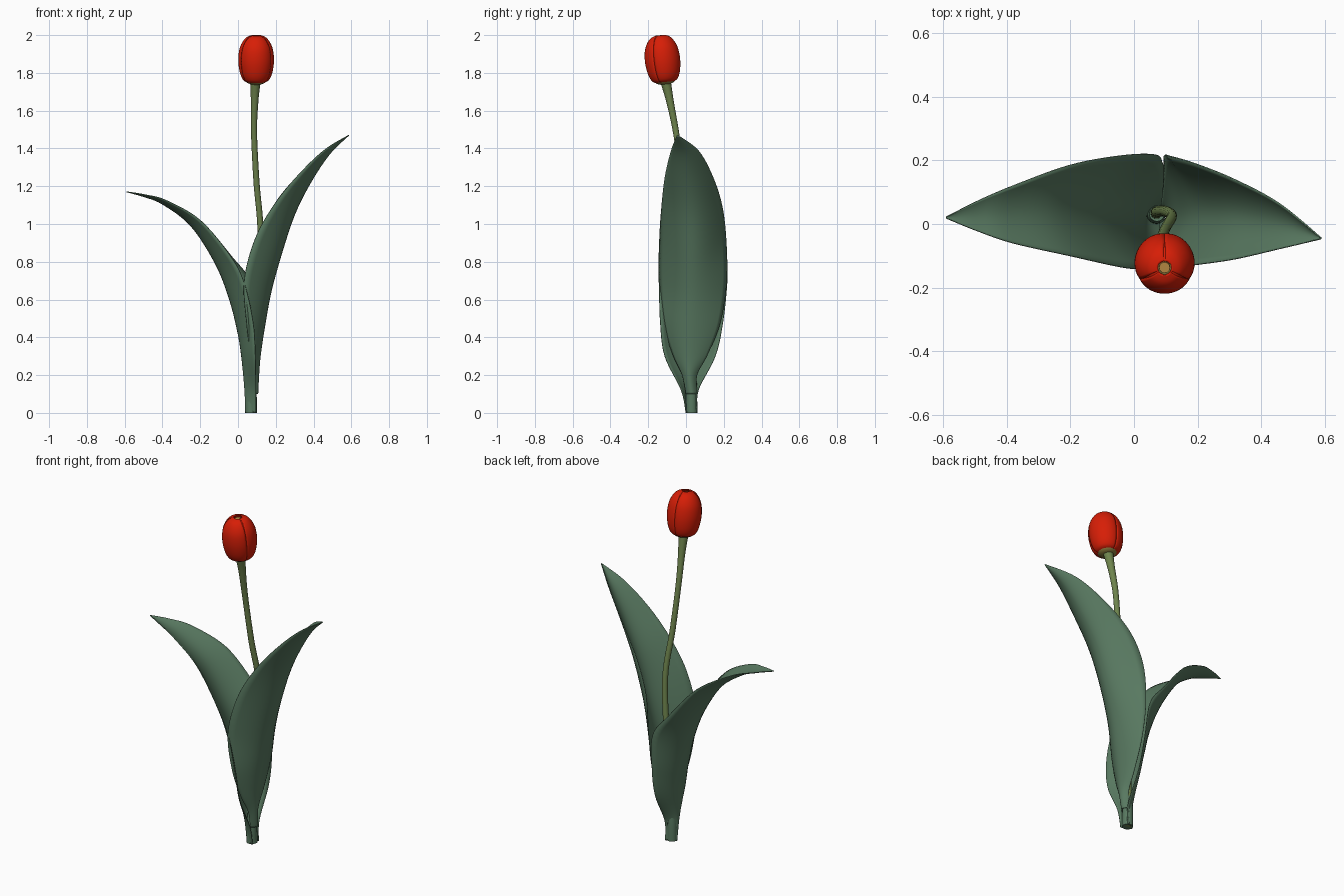
import bpy, math
from mathutils import Vector, Matrix

if "Cube" in bpy.data.objects:
    bpy.data.objects.remove(bpy.data.objects["Cube"])


def material(name, rgb):
    m = bpy.data.materials.new(name)
    m.diffuse_color = (*rgb, 1)
    m.use_nodes = True
    m.node_tree.nodes["Principled BSDF"].inputs["Base Color"].default_value = m.diffuse_color
    return m


LEAF = material("leaf green", (0.098, 0.190, 0.118))
STEM = material("stem green", (0.158, 0.232, 0.075))
RED = material("petal red", (0.68, 0.013, 0.002))
YELLOW = material("pistil yellow", (0.50, 0.26, 0.06))
OLIVE = material("receptacle olive", (0.27, 0.21, 0.05))


def smooth_rows(rows, steps):
    """Catmull-Rom interpolation through rows of numbers."""
    p = [rows[0]] + list(rows) + [rows[-1]]
    out = []
    for i in range(1, len(p) - 2):
        for s in range(steps):
            t = s / steps
            out.append([0.5 * (2 * b + (c - a) * t + (2 * a - 5 * b + 4 * c - d) * t * t
                               + (3 * b - a - 3 * c + d) * t ** 3)
                        for a, b, c, d in zip(*p[i - 1:i + 3])])
    return out + [list(rows[-1])]


def loft(name, rows, mat, closed=False, thickness=0.0):
    """Skin a list of point rows; closed rows make a capped tube."""
    n = len(rows[0])
    verts = [v for r in rows for v in r]
    faces = []
    for i in range(len(rows) - 1):
        for j in range(n if closed else n - 1):
            k = (j + 1) % n
            faces.append((i * n + j, i * n + k, (i + 1) * n + k, (i + 1) * n + j))
    if closed:
        faces.append(tuple(reversed(range(n))))
        faces.append(tuple(range(len(verts) - n, len(verts))))
    me = bpy.data.meshes.new(name)
    me.from_pydata(verts, [], faces)
    me.materials.append(mat)
    ob = bpy.data.objects.new(name, me)
    bpy.context.collection.objects.link(ob)
    if thickness:
        mod = ob.modifiers.new("thickness", 'SOLIDIFY')
        mod.thickness = thickness
        mod.offset = 0
    bpy.ops.object.select_all(action='DESELECT')
    ob.select_set(True)
    bpy.context.view_layer.objects.active = ob
    bpy.ops.object.shade_smooth_by_angle(angle=math.radians(50))
    return ob


def tube(name, path, mat, sides=16, steps=8):
    """Tube along rows of (x, y, z, radius)."""
    pts = smooth_rows(path, steps)
    rows = []
    for i, p in enumerate(pts):
        a, b = pts[max(i - 1, 0)], pts[min(i + 1, len(pts) - 1)]
        d = (Vector(b[:3]) - Vector(a[:3])).normalized()
        u = Vector((0, 1, 0)).cross(d).normalized()
        v = d.cross(u)
        rows.append([Vector(p[:3]) + p[3] * (u * math.cos(q) + v * math.sin(q))
                     for q in (2 * math.pi * j / sides for j in range(sides))])
    return loft(name, rows, mat, closed=True)


def leaf(name, stations):
    """Cupped blade; station = midrib x, z, front margin x, back margin x, margin z, y low, y high."""
    rows = []
    for mx, mz, fx, bx, ez, lo, hi in smooth_rows(stations, 6):
        row = []
        for j in range(17):
            t = j / 8 - 1
            w = abs(t) ** 1.9
            row.append((mx + ((fx if t < 0 else bx) - mx) * w,
                        (lo + hi) / 2 + t * (hi - lo) / 2, mz + (ez - mz) * w))
        rows.append(row)
    return loft(name, rows, LEAF, thickness=0.004)


# Leaves: the left one wraps the foot, the right one starts a little higher
leaf("left_leaf", [
    (0.040, 0.00, 0.095, 0.095, 0.00, 0.000, 0.060),
    (0.036, 0.12, 0.095, 0.095, 0.12, -0.025, 0.065),
    (0.020, 0.29, 0.092, 0.095, 0.30, -0.112, 0.155),
    (0.000, 0.42, 0.080, 0.088, 0.48, -0.136, 0.195),
    (-0.045, 0.60, 0.032, 0.068, 0.69, -0.141, 0.217),
    (-0.120, 0.79, -0.040, -0.035, 0.83, -0.135, 0.215),
    (-0.250, 0.99, -0.200, -0.200, 1.02, -0.100, 0.185),
    (-0.400, 1.105, -0.380, -0.380, 1.125, -0.060, 0.120),
    (-0.500, 1.145, -0.492, -0.492, 1.155, -0.022, 0.072),
    (-0.590, 1.17, -0.590, -0.590, 1.171, 0.018, 0.022)])
leaf("right_leaf", [
    (0.105, 0.10, 0.080, 0.080, 0.10, 0.000, 0.060),
    (0.110, 0.20, 0.080, 0.085, 0.20, -0.020, 0.058),
    (0.118, 0.30, 0.065, 0.092, 0.31, -0.070, 0.115),
    (0.140, 0.45, 0.045, 0.095, 0.48, -0.122, 0.182),
    (0.175, 0.64, 0.033, 0.095, 0.70, -0.143, 0.215),
    (0.230, 0.84, 0.090, 0.115, 0.92, -0.140, 0.212),
    (0.300, 1.05, 0.190, 0.190, 1.10, -0.128, 0.190),
    (0.385, 1.22, 0.315, 0.315, 1.255, -0.110, 0.140),
    (0.485, 1.37, 0.455, 0.455, 1.39, -0.078, 0.065),
    (0.587, 1.47, 0.587, 0.587, 1.471, -0.047, -0.043)])

# Sheath closing round the foot of the stem
tube("leaf_sheath", [(0.070, 0.030, 0.0, 0.030), (0.070, 0.030, 0.10, 0.029),
                     (0.072, 0.032, 0.18, 0.024)], LEAF)

# Stem, flaring under the flower
tube("stem", [
    (0.070, 0.030, 0.00, 0.020), (0.073, 0.038, 0.30, 0.018), (0.098, 0.040, 0.62, 0.017),
    (0.119, 0.025, 0.95, 0.016), (0.098, -0.015, 1.22, 0.016), (0.085, -0.052, 1.48, 0.016),
    (0.088, -0.085, 1.65, 0.020), (0.092, -0.108, 1.755, 0.028)], STEM)

# Flower frame, leaning slightly to the front
FRAME = Matrix.Translation((0.096, -0.110, 1.752)) @ Matrix.Rotation(math.radians(6.5), 4, 'X')


def place(x, y, z):
    return (FRAME @ Vector((x, y, z)))[:]


# Receptacle
loft("receptacle", [[place(r * math.cos(q), r * math.sin(q), z)
                     for q in (math.pi * j / 12 for j in range(24))]
                    for r, z in ((0.028, -0.012), (0.048, -0.004), (0.054, 0.004), (0.03, 0.010))],
     OLIVE, closed=True)

# Petals: three outer ones over three inner ones; (height, radius) profile
PROFILE = smooth_rows([(0.0, 0.045), (0.012, 0.067), (0.050, 0.084), (0.110, 0.0925),
                       (0.168, 0.088), (0.208, 0.073), (0.236, 0.050), (0.247, 0.022)], 4)


def petal(name, angle, scale, spread):
    rows = []
    for h, r in PROFILE:
        row = []
        for j in range(17):
            t = j / 8 - 1
            top = max(0, (h - 0.19) / 0.057)
            q = angle + t * spread * (1 - 0.10 * top ** 2)
            rr = r * scale * (1 - 0.025 * t ** 4)
            row.append(place(rr * math.cos(q), rr * math.sin(q), h * (0.97 + 0.03 * scale)))
        rows.append(row)
    loft(name, rows, RED, thickness=0.004)


for k in range(3):
    a = math.radians(30 + 120 * k)
    petal(f"outer_petal_{k + 1}", a, 1.0, math.radians(59.7))
    petal(f"inner_petal_{k + 1}", a + math.pi / 3, 0.94, math.radians(55))

# Pistil filling the opening at the tip
tube("pistil", [(*place(0, 0, 0.005), 0.012), (*place(0, 0, 0.15), 0.012),
                (*place(0, 0, 0.220), 0.018), (*place(0, 0, 0.238), 0.017)], YELLOW, 12, 4)
